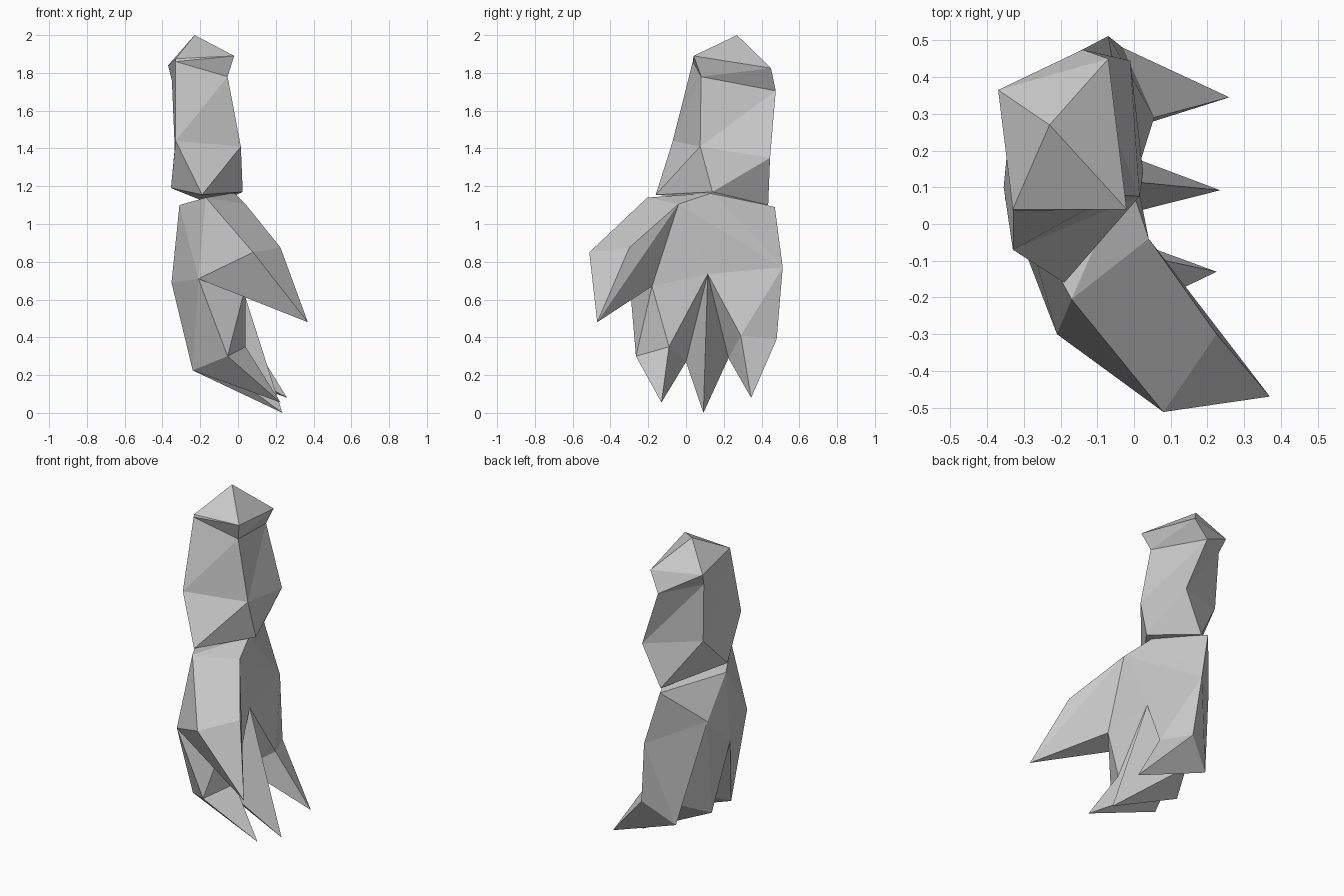
import bpy, bmesh

if "Cube" in bpy.data.objects:
    bpy.data.objects.remove(bpy.data.objects["Cube"])


def finish(name, bm):
    bmesh.ops.recalc_face_normals(bm, faces=bm.faces)
    mesh = bpy.data.meshes.new(name)
    bm.to_mesh(mesh)
    bm.free()
    obj = bpy.data.objects.new(name, mesh)
    bpy.context.collection.objects.link(obj)
    return obj


def loft(name, apex, rings):
    """Faceted tube through four-point rings, pointed at the top, capped below."""
    bm = bmesh.new()
    tip = bm.verts.new(apex)
    loops = [[bm.verts.new(p) for p in ring] for ring in rings]
    for i in range(4):
        j = (i + 1) % 4
        bm.faces.new((tip, loops[0][i], loops[0][j]))
        for up, low in zip(loops, loops[1:]):
            bm.faces.new((up[i], low[i], up[j]))
            bm.faces.new((up[j], low[i], low[j]))
    bm.faces.new(loops[-1])
    return finish(name, bm)


def hull(name, *points):
    """Faceted solid wrapped around a few points."""
    bm = bmesh.new()
    verts = [bm.verts.new(p) for p in points]
    out = bmesh.ops.convex_hull(bm, input=verts)
    loose = {g for g in out["geom_interior"] + out["geom_unused"]
             if isinstance(g, bmesh.types.BMVert)}
    bmesh.ops.delete(bm, geom=list(loose), context='VERTS')
    return finish(name, bm)


# Forearm: rings run front-left, front-right, back-right, back-left
loft("forearm", (-0.23, 0.27, 2.0), [
    [(-0.33, 0.04, 1.875), (-0.02, 0.04, 1.89), (-0.07, 0.45, 1.825), (-0.37, 0.365, 1.84)],
    [(-0.33, 0.036, 1.86), (-0.055, 0.08, 1.78), (-0.14, 0.475, 1.705), (-0.35, 0.325, 1.76)],
    [(-0.33, -0.07, 1.44), (0.015, 0.075, 1.41), (-0.01, 0.445, 1.35), (-0.335, 0.31, 1.40)],
    [(-0.19, -0.16, 1.155), (0.025, 0.14, 1.17), (-0.13, 0.435, 1.10), (-0.355, 0.10, 1.19)],
])

# Shared hand landmarks: wrist
wrist_front, wrist_peak = (-0.17, -0.205, 1.14), (-0.02, 0.14, 1.165)
wrist_palm = [(0.04, -0.04, 1.105), (-0.15, 0.47, 1.09)]
wrist_back = (-0.31, 0.05, 1.10)
# Mid hand: thumb side, crotch of the thumb, finger gap, outer side, knuckles
side, crotch = (-0.21, -0.30, 0.71), (0.04, -0.18, 0.67)
gap, outer = (0.0, 0.115, 0.735), (-0.07, 0.512, 0.77)
knuckle = [(-0.352, 0.07, 0.69), (-0.33, 0.26, 0.88)]
# Finger ends: pads in front, bases at the back, webs between fingers
pad1 = [(-0.055, -0.265, 0.30), (0.04, -0.09, 0.35)]
pad3 = [(0.055, 0.29, 0.41), (-0.03, 0.48, 0.39)]
web = [(-0.13, 0.0, 0.27), (-0.12, 0.225, 0.29)]
base = [(-0.24, -0.10, 0.225), (-0.24, 0.09, 0.225), (-0.20, 0.385, 0.25)]

# Palm
hull("palm", wrist_front, wrist_peak, *wrist_palm, wrist_back,
     side, crotch, gap, outer, *knuckle)

# Thumb
hull("thumb", wrist_front, wrist_palm[0], side, crotch,
     (0.08, -0.512, 0.85), (0.225, -0.30, 0.875), (0.37, -0.47, 0.48))

# Fingers
hull("front_finger", side, crotch, gap, knuckle[0], *pad1, web[0], base[0])
hull("middle_finger", gap, *knuckle, *web, base[1])
hull("back_finger", gap, outer, knuckle[1], *pad3, web[1], base[2])

# Claws
hull("front_claw", *pad1, web[0], base[0], (0.225, -0.13, 0.055))
hull("middle_claw", gap, *web, base[1], (0.235, 0.092, 0.0))
hull("back_claw", *pad3, web[1], base[2], (0.26, 0.345, 0.08))
